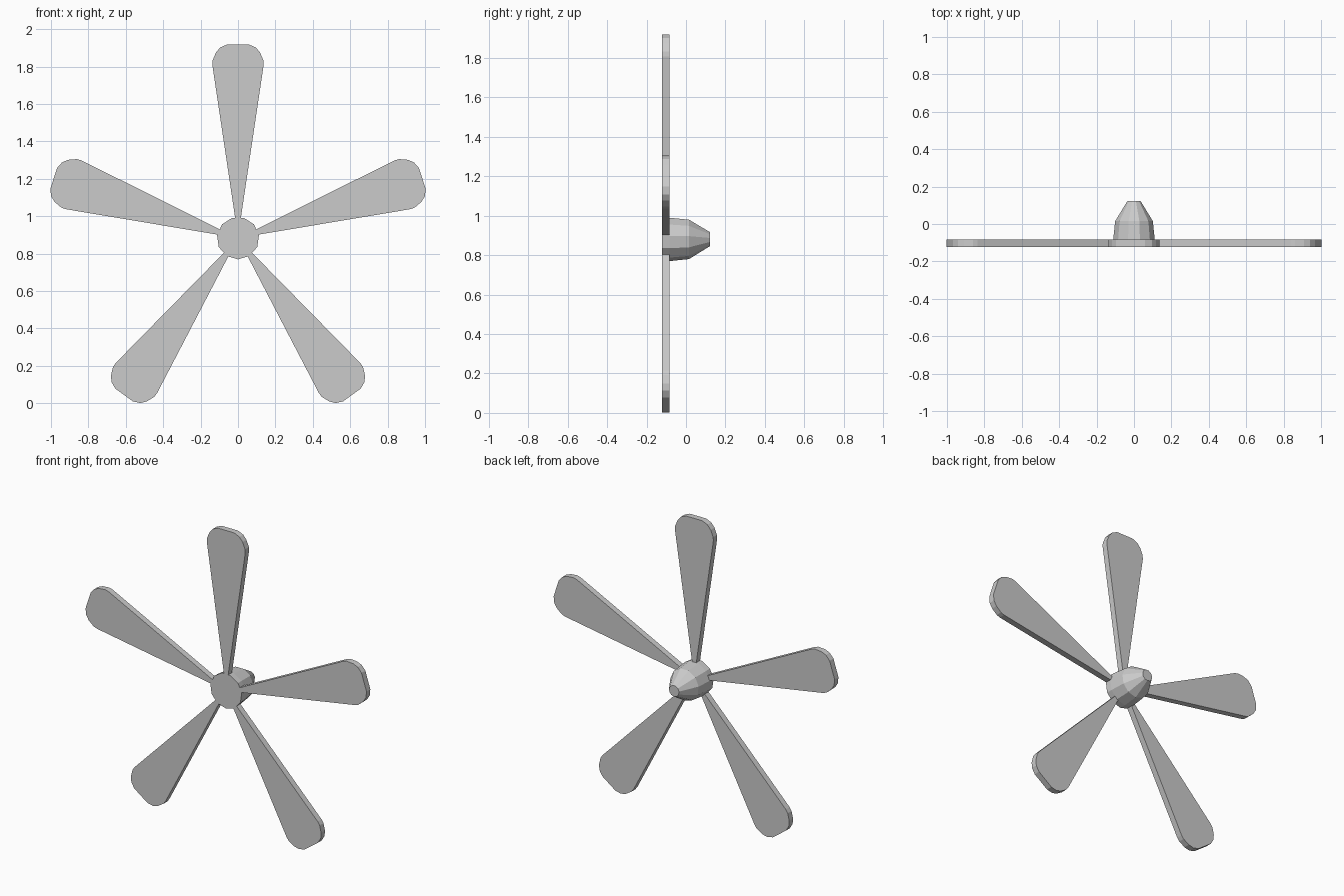
import bpy, bmesh, math

if "Cube" in bpy.data.objects:
    bpy.data.objects.remove(bpy.data.objects["Cube"])

CZ = 0.882            # height of the hub axis
FRONT, BACK = -0.122, -0.083   # blade thickness range


def make_object(name, bm):
    bmesh.ops.recalc_face_normals(bm, faces=bm.faces[:])
    mesh = bpy.data.meshes.new(name)
    bm.to_mesh(mesh)
    bm.free()
    obj = bpy.data.objects.new(name, mesh)
    bpy.context.collection.objects.link(obj)
    return obj


# Hub: eleven-sided tapered nose along y, one corner pointing down
SIDES = 11
bm = bmesh.new()
rings = []
for y, r in [(FRONT, 0.113), (-0.083, 0.112), (0.015, 0.102), (0.122, 0.036)]:
    rings.append([bm.verts.new((r * math.cos(a), y, CZ + r * math.sin(a)))
                  for a in (-math.pi / 2 + 2 * math.pi * i / SIDES for i in range(SIDES))])
for lower, upper in zip(rings, rings[1:]):
    for i in range(SIDES):
        j = (i + 1) % SIDES
        bm.faces.new((lower[i], lower[j], upper[j], upper[i]))
bm.faces.new(rings[0])
bm.faces.new(rings[-1])
make_object("hub", bm)

# Blades: flat paddle outline (half width, radius), mirrored and extruded
half = [(0.011, 0.08), (0.137, 0.925), (0.136, 0.95), (0.118, 0.993), (0.095, 1.02), (0.058, 1.036)]
outline = half + [(-w, r) for w, r in reversed(half)]
for k in range(5):
    a = 2 * math.pi * k / 5
    c, s = math.cos(a), math.sin(a)
    bm = bmesh.new()
    face = bm.faces.new([bm.verts.new((w * c + r * s, FRONT, CZ - w * s + r * c))
                         for w, r in outline])
    ext = bmesh.ops.extrude_face_region(bm, geom=[face])
    for v in ext["geom"]:
        if isinstance(v, bmesh.types.BMVert):
            v.co.y = BACK
    make_object(f"blade_{k + 1}", bm)
